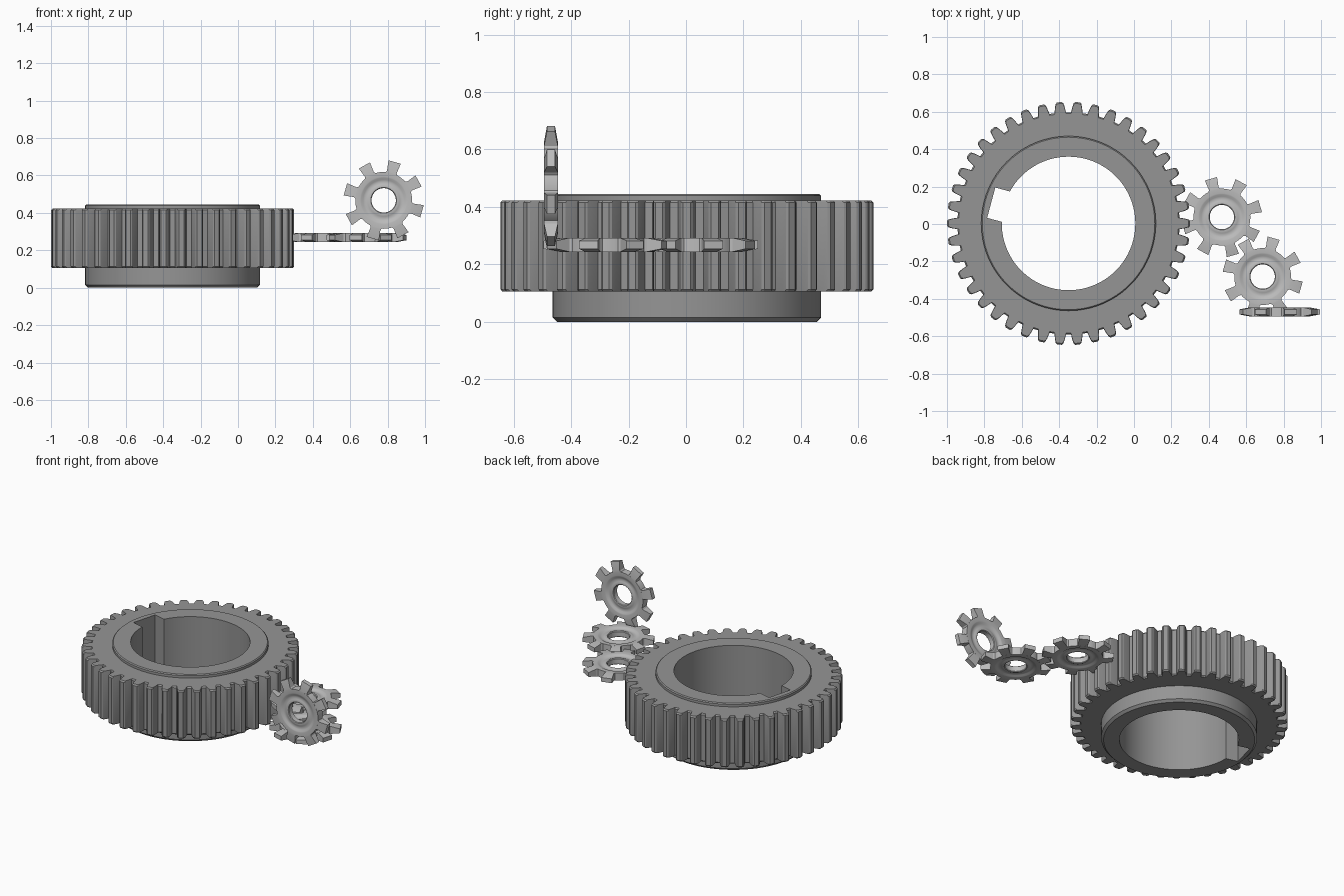
import bpy, bmesh, math
from mathutils import Matrix, Vector

if "Cube" in bpy.data.objects:
    bpy.data.objects.remove(bpy.data.objects["Cube"])


def material(name, value):
    m = bpy.data.materials.new(name)
    m.diffuse_color = (value, value, value, 1)
    m.use_nodes = True
    m.node_tree.nodes["Principled BSDF"].inputs["Base Color"].default_value = m.diffuse_color
    return m


DARK = material("dark_steel", 0.30)
LIGHT = material("light_steel", 0.50)


def finish(bm, name, mat, matrix):
    bmesh.ops.recalc_face_normals(bm, faces=bm.faces[:])
    mesh = bpy.data.meshes.new(name)
    bm.to_mesh(mesh)
    bm.free()
    ob = bpy.data.objects.new(name, mesh)
    bpy.context.collection.objects.link(ob)
    mesh.materials.append(mat)
    ob.matrix_world = matrix
    bpy.ops.object.select_all(action='DESELECT')
    ob.select_set(True)
    bpy.context.view_layer.objects.active = ob
    bpy.ops.object.shade_smooth_by_angle(angle=math.radians(30))
    return ob


def polar(r, a):
    return (r * math.cos(a), r * math.sin(a))


def circle(r, n=96):
    return [polar(r, 2 * math.pi * i / n) for i in range(n)]


def scaled(loop, f):
    return [(x * f, y * f) for x, y in loop]


def wall(bm, levels):
    """Skin a list of (loop, z) levels and return the first and last rings."""
    rings = [[bm.verts.new((x, y, z)) for x, y in loop] for loop, z in levels]
    for a, b in zip(rings, rings[1:]):
        for i in range(len(a)):
            j = (i + 1) % len(a)
            bm.faces.new((a[i], a[j], b[j], b[i]))
    return rings[0], rings[-1]


def ring_solid(name, outer, inner, mat, matrix):
    """Outer and inner walls joined by flat caps."""
    bm = bmesh.new()
    ends = list(zip(wall(bm, outer), wall(bm, inner)))
    for pair in ends:
        edges = [bm.edges.get((r[i - 1], r[i])) for r in pair for i in range(len(r))]
        bmesh.ops.triangle_fill(bm, edges=edges, use_beauty=True, normal=(0, 0, 1))
    return finish(bm, name, mat, matrix)


# Large gear: toothed rim
TEETH = 42
TOOTH = [(0.594, -0.052), (0.625, -0.041), (0.643, -0.032), (0.65, -0.02),
         (0.65, 0.02), (0.643, 0.032), (0.625, 0.041), (0.594, 0.052)]
rim = [polar(r, 2 * math.pi * k / TEETH + a) for k in range(TEETH) for r, a in TOOTH]
place = Matrix.Translation((-0.35, 0.003, 0))
ring_solid("large_gear_rim",
           [(scaled(rim, 0.988), 0.105), (rim, 0.113), (rim, 0.415), (scaled(rim, 0.988), 0.423)],
           [(circle(0.44), 0.105), (circle(0.44), 0.423)], DARK, place)

# Large gear: hub with a keyed bore
BORE, KEY_DEPTH, KEY_HALF = 0.357, 0.428, 0.084
key = math.radians(165)
half = math.asin(KEY_HALF / BORE)
bore = [polar(BORE, key + half + (2 * math.pi - 2 * half) * i / 80) for i in range(81)]
corner = math.atan2(KEY_HALF, KEY_DEPTH)
corner_r = math.hypot(KEY_HALF, KEY_DEPTH)
bore += [polar(corner_r, key - corner), polar(corner_r, key + corner)]
ring_solid("large_gear_hub",
           [(circle(0.452), 0.0), (circle(0.467), 0.015), (circle(0.467), 0.439), (circle(0.461), 0.445)],
           [(bore, 0.0), (bore, 0.445)], DARK, place)


# Small gears: dished round body plus eight flared, thinning teeth
DISH = [(0.065, 0.016), (0.069, 0.020), (0.076, 0.021), (0.086, 0.017), (0.098, 0.014),
        (0.110, 0.017), (0.120, 0.023), (0.127, 0.0245), (0.152, 0.0245)]
SPOKE = [(0.138, 0.037, 0.0242), (0.158, 0.027, 0.0242), (0.213, 0.034, 0.014)]


def small_gear(name, matrix, phase):
    bm = bmesh.new()
    profile = DISH + [(r, -z) for r, z in reversed(DISH)]
    n = 64
    rings = [[bm.verts.new((*p, z)) for p in circle(r, n)] for r, z in profile]
    for a, b in zip(rings, rings[1:] + rings[:1]):
        for i in range(n):
            j = (i + 1) % n
            bm.faces.new((a[i], a[j], b[j], b[i]))
    for k in range(8):
        turn = Matrix.Rotation(math.radians(phase + 45 * k), 3, 'Z')
        sections = [[bm.verts.new(turn @ Vector((r, s * w, t * h)))
                     for s, t in ((-1, -1), (1, -1), (1, 1), (-1, 1))] for r, w, h in SPOKE]
        for a, b in zip(sections, sections[1:]):
            for i in range(4):
                j = (i + 1) % 4
                bm.faces.new((a[i], a[j], b[j], b[i]))
        bm.faces.new(sections[0])
        bm.faces.new(sections[-1])
    return finish(bm, name, LIGHT, matrix)


small_gear("small_gear_inner", Matrix.Translation((0.47, 0.037, 0.268)), 16)
small_gear("small_gear_middle", Matrix.Translation((0.688, -0.281, 0.268)), 29)
small_gear("small_gear_upright",
           Matrix.Translation((0.779, -0.47, 0.467)) @ Matrix.Rotation(math.pi / 2, 4, 'X'), 29)
